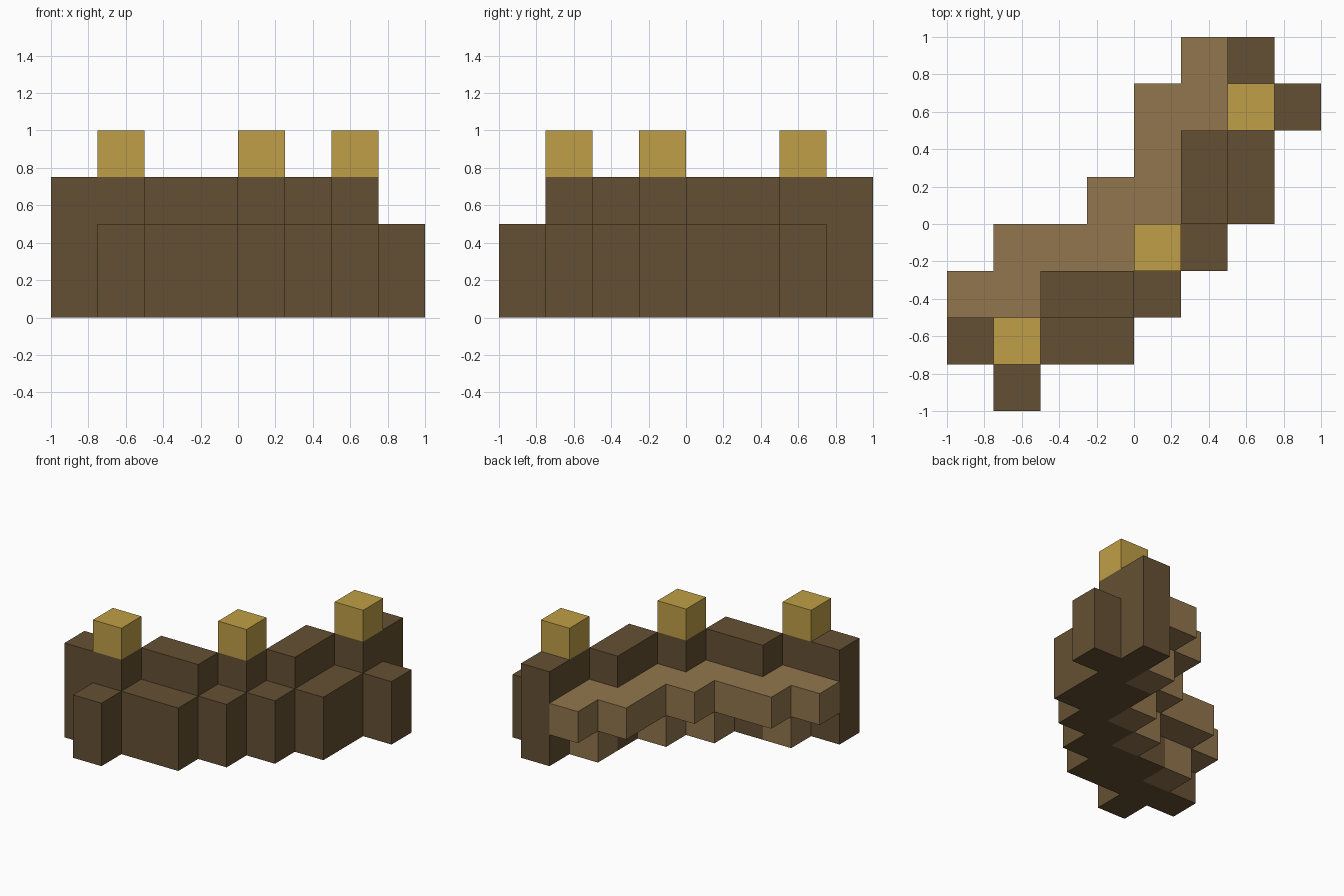
import bpy, bmesh, math
from mathutils import Vector

CELL = 0.25

if "Cube" in bpy.data.objects:
    bpy.data.objects.remove(bpy.data.objects["Cube"], do_unlink=True)


def make_material(name, rgb):
    mat = bpy.data.materials.new(name)
    mat.use_nodes = True
    color = (*rgb, 1)
    mat.diffuse_color = color
    mat.node_tree.nodes["Principled BSDF"].inputs["Base Color"].default_value = color
    return mat


dark_wood = make_material("dark wood", (0.130, 0.081, 0.033))
tan_wood = make_material("tan wood", (0.287, 0.181, 0.074))
gold = make_material("gold", (0.521, 0.347, 0.063))


def mirrored(half):
    """Mirror grid columns across the diagonal the wall bends around."""
    return set(half) | {(7 - j, 7 - i) for i, j in half}


def blocks(columns, bottom, top):
    return {(i, j, k) for i, j in columns for k in range(bottom, top)}


# Each part is a set of stacked blocks
wall = mirrored([(0, 1), (1, 1), (2, 2), (3, 2), (4, 3)])
outer = mirrored([(1, 0), (2, 1), (3, 1), (4, 2)])
ledge = mirrored([(0, 2), (1, 2), (1, 3), (2, 3), (3, 3), (3, 4)])
supports = mirrored([(1, 2), (3, 3)])
posts = mirrored([(1, 1), (4, 3)])

parts = {
    "tall_wall": (blocks(wall, 0, 3), dark_wood),
    "low_outer_wall": (blocks(outer, 0, 2), dark_wood),
    "inner_ledge": (blocks(ledge, 1, 2) | blocks(supports, 0, 1), tan_wood),
    "top_posts": (blocks(posts, 3, 4), gold),
}
occupied = set().union(*(cells for cells, _ in parts.values()))


def build(name, cells, mat):
    """Make only the exposed faces, then join the flat ones."""
    bm = bmesh.new()
    for cell in sorted(cells):
        center = (Vector(cell) + Vector((0.5, 0.5, 0.5))) * CELL - Vector((1, 1, 0))
        for axis in range(3):
            for sign in (-1, 1):
                normal = Vector((0, 0, 0))
                normal[axis] = sign
                if tuple(int(a + b) for a, b in zip(cell, normal)) in occupied:
                    continue
                u = Vector((0, 0, 0))
                u[(axis + 1) % 3] = 1
                v = normal.cross(u)
                corners = [u + v, v - u, -u - v, u - v]
                bm.faces.new([bm.verts.new(center + (normal + c) * CELL / 2)
                              for c in corners])
    bmesh.ops.remove_doubles(bm, verts=bm.verts, dist=0.001)
    bmesh.ops.dissolve_limit(bm, angle_limit=math.radians(1),
                             verts=bm.verts, edges=bm.edges)
    mesh = bpy.data.meshes.new(name)
    bm.to_mesh(mesh)
    bm.free()
    mesh.materials.append(mat)
    bpy.context.collection.objects.link(bpy.data.objects.new(name, mesh))


for part_name, (part_cells, part_mat) in parts.items():
    build(part_name, part_cells, part_mat)
